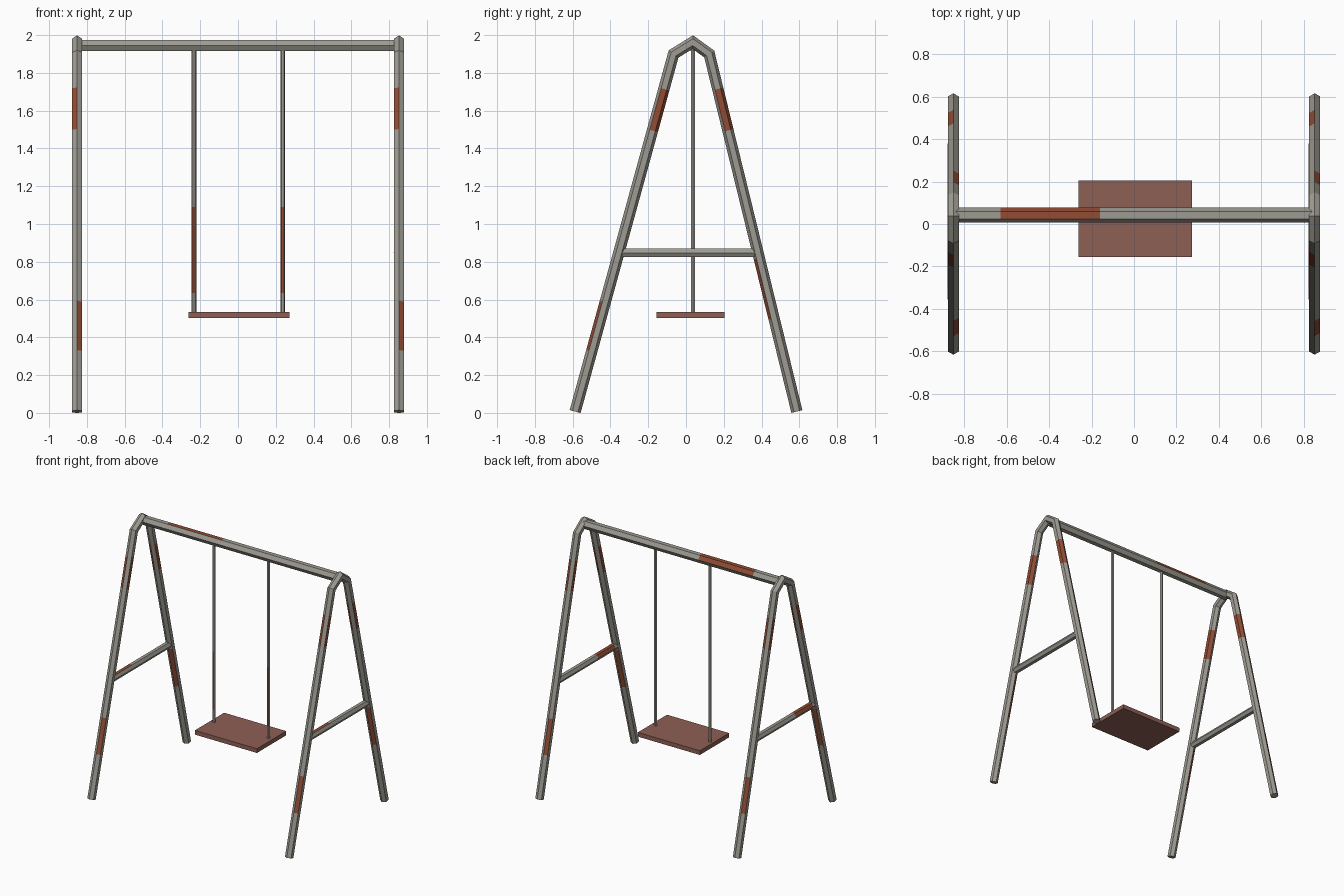
import bpy, bmesh
from math import cos, sin, pi
from mathutils import Vector

if "Cube" in bpy.data.objects:
    bpy.data.objects.remove(bpy.data.objects["Cube"])


def material(name, rgb):
    m = bpy.data.materials.new(name)
    m.diffuse_color = (*rgb, 1)
    m.use_nodes = True
    m.node_tree.nodes["Principled BSDF"].inputs["Base Color"].default_value = m.diffuse_color
    return m


STEEL = material("weathered steel", (0.34, 0.33, 0.29))
RUST = material("rust", (0.29, 0.075, 0.035))
BOARD = material("red brown board", (0.27, 0.115, 0.09))


def finish(bm, name, mats):
    bmesh.ops.recalc_face_normals(bm, faces=bm.faces)
    me = bpy.data.meshes.new(name)
    bm.to_mesh(me)
    bm.free()
    for m in mats:
        me.materials.append(m)
    ob = bpy.data.objects.new(name, me)
    bpy.context.collection.objects.link(ob)
    return ob


def pipe(name, path, radius, normal, axis, patches=()):
    """Six-sided pipe with mitred bends.
    patches: (segment, low, high, sides) = rust between two coordinates on axis."""
    pts = [Vector(p) for p in path]
    n = Vector(normal)
    dirs = [(b - a).normalized() for a, b in zip(pts, pts[1:])]
    outs = [n.cross(d) for d in dirs]
    # rings: position, outward vector, segment that follows
    rings = []
    for i, p in enumerate(pts):
        if 0 < i < len(pts) - 1:
            a, b = outs[i - 1], outs[i]
            rings.append((p, (a + b) / (1 + a.dot(b)), i))
        else:
            rings.append((p, outs[min(i, len(outs) - 1)], i))
        if i < len(outs):
            a, b = pts[i], pts[i + 1]
            cuts = {c for s, lo, hi, _ in patches if s == i for c in (lo, hi)}
            for f in sorted((c - a[axis]) / (b[axis] - a[axis]) for c in cuts):
                rings.append((a.lerp(b, f), outs[i], i))
    bm = bmesh.new()
    loops = [[bm.verts.new(p + radius * (cos(k * pi / 3) * v + sin(k * pi / 3) * n))
              for k in range(6)] for p, v, _ in rings]
    for j in range(len(loops) - 1):
        seg = rings[j][2]
        mid = (rings[j][0][axis] + rings[j + 1][0][axis]) / 2
        for k in range(6):
            q = (k + 1) % 6
            f = bm.faces.new((loops[j][k], loops[j][q], loops[j + 1][q], loops[j + 1][k]))
            f.material_index = int(any(s == seg and lo < mid < hi and k in sides
                                       for s, lo, hi, sides in patches))
    bm.faces.new(loops[0])
    bm.faces.new(loops[-1])
    return finish(bm, name, (STEEL, RUST))


# Bent A-frames with their cross braces
for side, x in (("left", -0.852), ("right", 0.852)):
    path = [(x, -0.587, 0.007), (x, -0.066, 1.9), (x, 0.036, 1.963),
            (x, 0.123, 1.9), (x, 0.587, 0.007)]
    pipe(side + "_a_frame", path, 0.03, (1, 0, 0), 2, [
        (0, 0.325, 0.585, (0,)), (0, 0.5, 0.82, (3,)), (0, 1.495, 1.715, (1, 2, 4, 5)),
        (3, 0.325, 0.585, (5,)), (3, 0.5, 0.82, (2,)), (3, 1.495, 1.715, (0, 1, 3, 4))])
    bx = x - 0.002
    pipe(side + "_cross_brace", [(bx, -0.355, 0.847), (bx, 0.38, 0.847)], 0.026,
         (0, 0, 1), 1, [(0, -0.31, -0.1, (0, 1))])

# Top beam
pipe("top_beam", [(-0.85, 0.042, 1.945), (0.85, 0.042, 1.945)], 0.035,
     (0, 0, 1), 0, [(0, -0.63, -0.16, (0, 1))])

# Hanger rods
for side, x in (("left", -0.233), ("right", 0.237)):
    pipe(side + "_hanger_rod", [(x, 0.036, 0.52), (x, 0.036, 1.93)], 0.012,
         (0, -1, 0), 2, [(0, 0.635, 1.09, (0, 1))])

# Seat board
bm = bmesh.new()
bmesh.ops.create_cube(bm, size=1)
bmesh.ops.scale(bm, vec=(0.535, 0.36, 0.033), verts=bm.verts)
bmesh.ops.translate(bm, vec=(0.005, 0.024, 0.518), verts=bm.verts)
finish(bm, "seat", (BOARD,))
